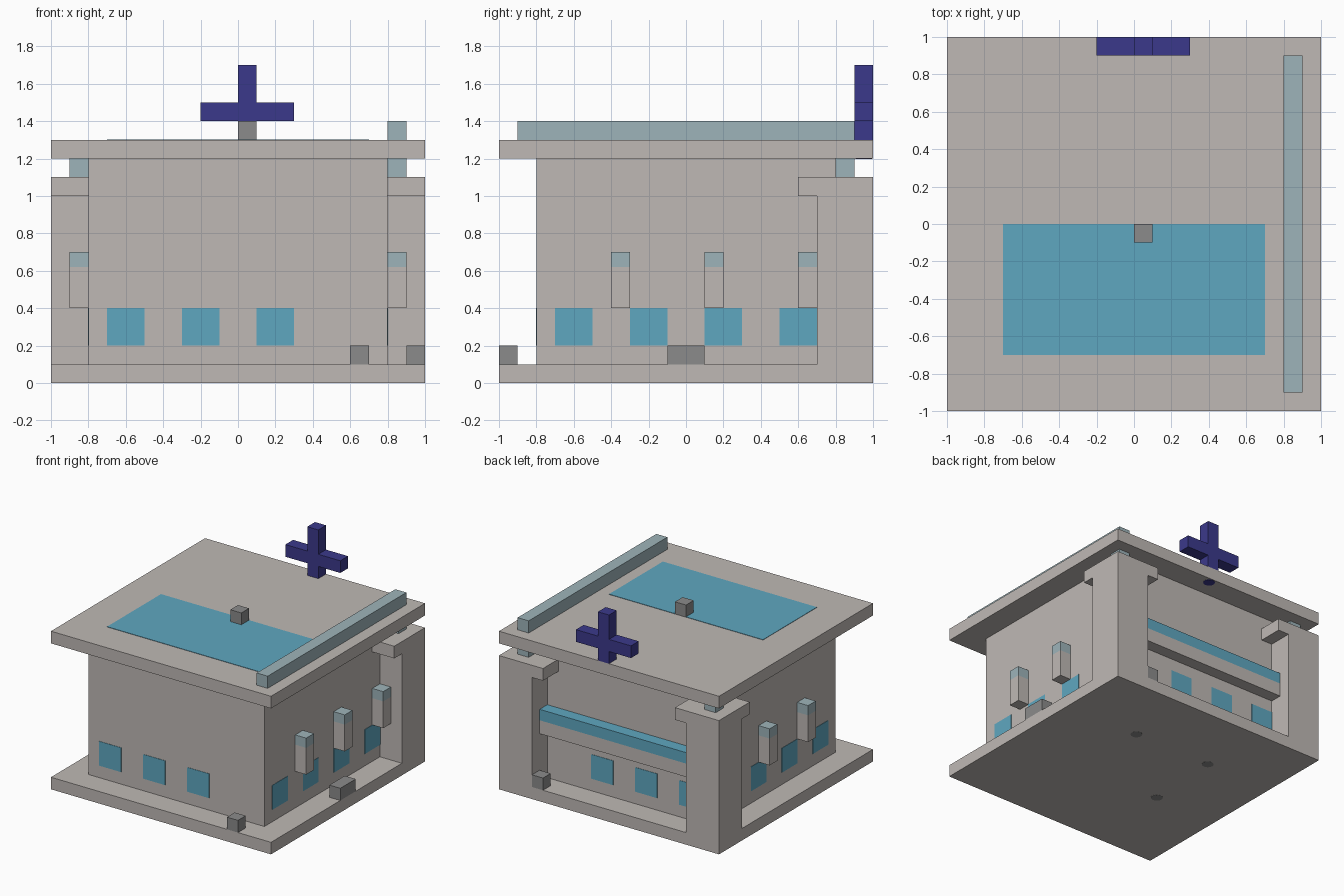
import bpy
import bmesh
from mathutils import Matrix

cube = bpy.data.objects.get("Cube")
if cube:
    bpy.data.objects.remove(cube, do_unlink=True)


def material(name, rgb):
    def linear(v):
        v /= 255
        return v / 12.92 if v <= 0.04045 else ((v + 0.055) / 1.055) ** 2.4
    colour = [linear(v) for v in rgb] + [1]
    mat = bpy.data.materials.new(name)
    mat.use_nodes = True
    mat.diffuse_color = colour
    mat.node_tree.nodes["Principled BSDF"].inputs["Base Color"].default_value = colour
    return mat


STONE = material("warm stone", (191, 185, 181))
GLASS = material("window blue", (95, 167, 192))
PALE = material("pale blue", (158, 180, 186))
GREY = material("mid grey", (139, 139, 139))
NAVY = material("navy", (59, 57, 139))


def finish(name, bm, mat):
    mesh = bpy.data.meshes.new(name)
    bm.to_mesh(mesh)
    bm.free()
    mesh.materials.append(mat)
    obj = bpy.data.objects.new(name, mesh)
    bpy.context.collection.objects.link(obj)
    return obj


def box(name, mat, x, y, z):
    """Box spanning the given (low, high) range on each axis."""
    bm = bmesh.new()
    spans = [sorted(r) for r in (x, y, z)]
    size = Matrix.Diagonal([hi - lo for lo, hi in spans] + [1])
    centre = Matrix.Translation([(lo + hi) / 2 for lo, hi in spans])
    bmesh.ops.create_cube(bm, size=1, matrix=centre @ size)
    return finish(name, bm, mat)


def disc(name, mat, x, y, z, radius):
    bm = bmesh.new()
    bmesh.ops.create_cone(bm, cap_ends=True, segments=16, radius1=radius,
                          radius2=radius, depth=0.004,
                          matrix=Matrix.Translation((x, y, z)))
    return finish(name, bm, mat)


FULL = (-1, 1)
WALL = 0.8
THIN = 0.003  # how far painted plates stand out

# Main slabs and walls
box("base_slab", STONE, FULL, FULL, (0.001, 0.1))
box("walls", STONE, (-WALL, WALL), (-WALL, WALL), (0.1, 1.2))
box("roof_slab", STONE, FULL, FULL, (1.2, 1.3))

# Roof details
box("roof_panel", GLASS, (-0.7, 0.7), (-0.7, 0), (1.3 - THIN, 1.3 + THIN))
box("roof_block", GREY, (0, 0.1), (-0.1, 0), (1.3, 1.4))
box("roof_rail", PALE, (0.8, 0.9), (-0.9, 0.9), (1.3, 1.4))

# Cross on the rear edge of the roof
box("cross_upright", NAVY, (0, 0.1), (0.9, 1), (1.3, 1.7))
for side, span in (("right", (-0.2, 0)), ("left", (0.1, 0.3))):
    box("cross_arm_" + side, NAVY, span, (0.9, 1), (1.4, 1.5))
disc("cross_fixing", NAVY, 0.05, 0.95, 1.2, 0.045)

# Front and rear windows
for wall, s in (("front", -1), ("rear", 1)):
    for x in (-0.7, -0.3, 0.1):
        box(wall + "_window", GLASS, (x, x + 0.2),
            (s * (WALL - THIN), s * (WALL + THIN)), (0.2, 0.4))

# Side windows, wall lamps and rear corner pillars
for side, s in (("right", -1), ("left", 1)):
    for y in (-0.7, -0.3, 0.1, 0.5):
        box(side + "_window", GLASS, (s * (WALL - THIN), s * (WALL + THIN)),
            (y, y + 0.2), (0.2, 0.4))
    lamp_x = (s * 0.8, s * 0.9)
    for y in (-0.4, 0.1, 0.6):
        box(side + "_lamp_body", STONE, lamp_x, (y, y + 0.1), (0.4, 0.62))
        box(side + "_lamp_top", PALE, lamp_x, (y, y + 0.1), (0.62, 0.7))
    box(side + "_pillar", STONE, (s * 0.7, s), (0.7, 1), (0.1, 1))
    box(side + "_pillar_cap", STONE, (s * 0.6, s), (0.6, 1), (1, 1.1))
    box(side + "_pillar_spacer", PALE, lamp_x, (0.8, 0.9), (1.1, 1.2))

# Rear shelf between the pillars
box("shelf_body", STONE, (-0.7, 0.7), (0.8, 0.9), (0.5, 0.61))
box("shelf_top", GLASS, (-0.7, 0.7), (0.8, 0.9), (0.61, 0.7))

# Small blocks standing on the base
box("front_block", GREY, (0.6, 0.7), (-1, -0.9), (0.1, 0.2))
box("rear_block", GREY, (0.6, 0.7), (0.9, 1), (0.1, 0.2))
box("side_block", GREY, (0.9, 1), (-0.1, 0.1), (0.1, 0.2))

# Round spots under the base
for x, y in ((0.32, 0.41), (-0.39, 0.41), (-0.42, -0.23)):
    disc("base_spot", GREY, x, y, 0.002, 0.045)
